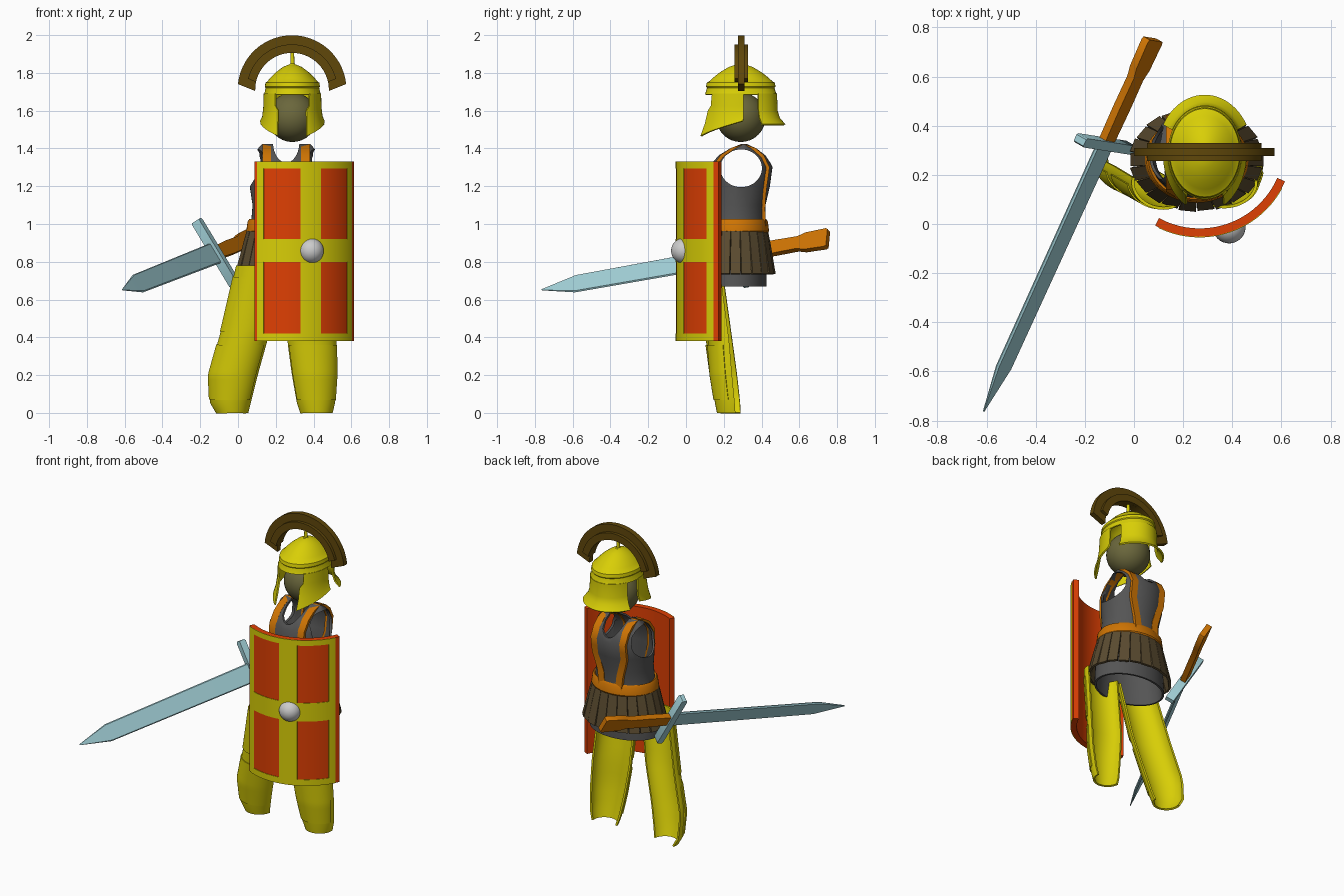
import bpy, bmesh, math
from mathutils import Vector

if "Cube" in bpy.data.objects:
    bpy.data.objects.remove(bpy.data.objects["Cube"])

def mat(name, r, g, b):
    m = bpy.data.materials.new(name)
    m.diffuse_color = (r, g, b, 1)
    m.use_nodes = True
    m.node_tree.nodes["Principled BSDF"].inputs["Base Color"].default_value = m.diffuse_color
    return m

YELLOW = mat("brass yellow", .69, .62, .002)
RED = mat("shield red", .74, .05, .001)
ORANGE = mat("leather orange", .62, .175, .001)
CREST = mat("crest brown", .115, .063, .003)
SKIRT = mat("skirt brown", .105, .072, .03)
GREY = mat("cloth grey", .09, .09, .09)
HEAD = mat("olive grey", .145, .135, .045)
STEEL = mat("blue steel", .36, .63, .68)
SILVER = mat("silver", .6, .6, .6)

def make(name, verts, faces, material, thick=0, cutters=(), angle=35):
    me = bpy.data.meshes.new(name)
    me.from_pydata([tuple(v) for v in verts], [], faces)
    ob = bpy.data.objects.new(name, me)
    bpy.context.collection.objects.link(ob)
    bm = bmesh.new()
    bm.from_mesh(me)
    bmesh.ops.remove_doubles(bm, verts=bm.verts, dist=1e-5)
    bmesh.ops.recalc_face_normals(bm, faces=bm.faces)
    bm.to_mesh(me)
    bm.free()
    if thick:
        s = ob.modifiers.new("thickness", 'SOLIDIFY')
        s.thickness, s.offset = thick, 0
    for c in cutters:
        b = ob.modifiers.new("cut", 'BOOLEAN')
        b.operation, b.object, b.solver = 'DIFFERENCE', c, 'EXACT'
    if ob.modifiers:
        dg = bpy.context.evaluated_depsgraph_get()
        baked = bpy.data.meshes.new_from_object(ob.evaluated_get(dg))
        ob.modifiers.clear()
        ob.data = baked
    ob.data.materials.clear()
    ob.data.materials.append(material)
    ob.data.shade_smooth()
    ob.data.set_sharp_from_angle(angle=math.radians(angle))
    return ob

def shell(name, rows, material, thick=0, n=32, yaw=0, cutters=()):
    """Skin through elliptic arcs: (cx, cy, rx, ry, z at start, z at end, start, end); 0 deg = front."""
    verts, faces = [], []
    cs, sn = math.cos(math.radians(yaw)), math.sin(math.radians(yaw))
    for cx, cy, rx, ry, za, zb, a0, a1 in rows:
        for i in range(n + 1):
            t = i / n
            a = math.radians(a0 + (a1 - a0) * t)
            u, v = rx * math.sin(a), -ry * math.cos(a)
            verts.append((cx + u * cs - v * sn, cy + u * sn + v * cs, za + (zb - za) * t))
    w = n + 1
    for r in range(len(rows) - 1):
        for i in range(n):
            faces.append((r * w + i, r * w + i + 1, (r + 1) * w + i + 1, (r + 1) * w + i))
    return make(name, verts, faces, material, thick, cutters)

def prism(name, pts, origin, u, v, half, material):
    """Flat outline in the u, v plane given thickness along the normal."""
    n = u.cross(v).normalized() * half
    base = [origin + u * a + v * b for a, b in pts]
    k = len(pts)
    faces = [tuple(range(k)), tuple(range(2 * k - 1, k - 1, -1))]
    faces += [(i, (i + 1) % k, (i + 1) % k + k, i + k) for i in range(k)]
    return make(name, [p - n for p in base] + [p + n for p in base], faces, material)

def at(rows, z):
    """Interpolate rows whose first value is z (rising)."""
    z = min(max(z, rows[0][0]), rows[-1][0])
    for p, q in zip(rows, rows[1:]):
        if z <= q[0]:
            t = (z - p[0]) / (q[0] - p[0])
            return [a + (b - a) * t for a, b in zip(p, q)]

def ball(name, loc, r, material, facing=None):
    """Sphere, or the half of it on the facing side."""
    bm = bmesh.new()
    bmesh.ops.create_uvsphere(bm, u_segments=32, v_segments=16, radius=r)
    if facing:
        bmesh.ops.bisect_plane(bm, geom=bm.verts[:] + bm.edges[:] + bm.faces[:], plane_co=(0, 0, 0),
                               plane_no=facing, clear_inner=True)
    bm.verts.ensure_lookup_table()
    bm.verts.index_update()
    make(name, [v.co + Vector(loc) for v in bm.verts], [[v.index for v in f.verts] for f in bm.faces], material)
    bm.free()

# Head and helmet
HX, HY = .288, .29
ball("head", (HX, HY, 1.565), .131, HEAD)
dome = [(1.842, .001), (1.84, .018), (1.828, .048), (1.80, .085), (1.77, .115), (1.752, .130), (1.746, .139),
        (1.728, .142), (1.722, .138), (1.70, .142), (1.685, .147)]
shell("helmet_dome", [(HX, HY, r, r * 1.27, z, z, 0, 360) for z, r in dome], YELLOW, .008, 48)
shell("helmet_spike", [(HX, HY, r, r, z, z, 0, 360) for z, r in ((1.83, .03), (1.85, .011), (1.91, .009))],
      YELLOW, 0, 12)
cheek = [(.147, .187, 1.69, 1.69, 37, 94), (.149, .192, 1.625, 1.625, 36, 94), (.150, .195, 1.60, 1.61, 29, 94),
         (.155, .213, 1.53, 1.57, 29, 94), (.166, .235, 1.465, 1.545, 27, 93)]
for side, s in (("left", -1), ("right", 1)):
    shell(side + "_cheek_guard", [(HX, HY, a, b, c, d, s * e, s * f) for a, b, c, d, e, f in cheek],
          YELLOW, .01, 16)
neck = [(1.69, .147, .187), (1.60, .150, .19), (1.56, .162, .202), (1.525, .19, .232)]
shell("neck_guard", [(HX, HY, a, b, z, z, 119, 241) for z, a, b in neck], YELLOW, .01, 24)

# Crest: tall thin fan over a wider base band
def arc(r0, r1, a0, b0):
    out = [(r1, b0 + (180 - 2 * b0) * i / 28) for i in range(29)]
    out += [(r0, 180 - a0 - (180 - 2 * a0) * i / 28) for i in range(29)]
    return [(r * math.cos(math.radians(a)), r * math.sin(math.radians(a))) for r, a in out]
X, Z = Vector((1, 0, 0)), Vector((0, 0, 1))
C = Vector((.286, .293, 1.711))
prism("crest", arc(.195, .288, -2, 6), C, X, Z, .017, CREST)
prism("crest_base", arc(.195, .24, 12, 14), C, X, Z, .036, CREST)

# Torso with arm holes and neckline
TX = .255
torso = [(.67, .225, .16, .26), (.82, .215, .16, .26), (1.0, .18, .152, .263), (1.1, .172, .148, .267),
         (1.2, .187, .158, .28), (1.3, .19, .162, .29), (1.36, .17, .125, .297), (1.395, .145, .075, .303),
         (1.418, .125, .015, .307)]
cutters = []
for loc, rot, sc in (((TX, .292, 1.295), (0, math.pi / 2, 0), (.1, .11, 1)),
                     ((TX, .3, 1.435), (math.pi / 2, 0, 0), (.07, .11, 1))):
    bpy.ops.mesh.primitive_cylinder_add(vertices=40, radius=1, depth=1, location=loc, rotation=rot)
    c = bpy.context.object
    c.scale = sc
    c.hide_render = True
    cutters.append(c)
bpy.context.view_layer.update()
shell("torso", [(TX, cy, rx, ry, z, z, 0, 360) for z, rx, ry, cy in torso], GREY, .012, 48, 0, cutters)
for c in cutters:
    bpy.data.objects.remove(c)

# Shoulder straps over front and back
zs = [.99, 1.08, 1.15, 1.2, 1.25, 1.3, 1.36, 1.395]
for side, s in (("left", -1), ("right", 1)):
    path = []
    for face in (1, -1):
        half = []
        for z in zs:
            _, rx, ry, cy = at(torso, z)
            u = .06 + .042 * min(1, max(0, (z - 1.05) / .15))
            half.append((u, cy + face * (ry * math.sqrt(1 - (u / rx) ** 2) + .007), z))
        path += half + [(.102, .307, 1.415)] if face == 1 else half[::-1]
    verts = [(TX + s * (u + d), y, z) for u, y, z in path for d in (-.023, .023)]
    make(side + "_strap", verts, [(2 * i, 2 * i + 1, 2 * i + 3, 2 * i + 2) for i in range(len(path) - 1)],
         ORANGE, .018)

# Belt and skirt of hanging slats
shell("belt", [(TX, .263, .194 + d, .160 + d, z, z, 0, 360)
               for z, d in ((.955, .004), (.965, .01), (1.01, .004), (1.022, -.004))], ORANGE, .014, 48)
N = 22
for i in range(N):
    a, k = 360 * (i + .5) / N, .004 * (i % 2)
    pts = []
    for rx, ry, z, h in ((.193, .158, 1.0, 8), (.222, .178, .9, 8), (.264 + k, .202 + k, .735, 7.6)):
        for d in (-h, h):
            t = math.radians(a + d)
            pts.append((TX + rx * math.sin(t), .262 - ry * math.cos(t), z))
    make("skirt_slat", pts, [(0, 1, 3, 2), (2, 3, 5, 4)], SKIRT, .014, angle=20)

# Greaves: half shells open at the back, with raised plates
legs = {"left": (-13, [(0, -.03, .268, .08, .085), (.05, -.04, .26, .103, .092), (.2, -.025, .238, .126, .1),
                       (.44, .042, .205, .126, .1), (.78, .11, .16, .115, .095)]),
        "right": (6, [(0, .415, .25, .08, .08), (.05, .413, .245, .095, .085), (.2, .405, .228, .114, .092),
                      (.38, .392, .212, .125, .09), (.78, .375, .16, .122, .09)])}
for side, (yaw, rows) in legs.items():
    def leg(name, z0, z1, grow, arc_half, thick):
        out = []
        for i in range(15):
            z = z0 + (z1 - z0) * i / 14
            _, cx, cy, rx, ry = at(rows, z)
            out.append((cx, cy, rx + grow, ry + grow, z, z, -arc_half, arc_half))
        shell(side + name, out, YELLOW, thick, 24, yaw)
    leg("_greave", 0, .78, 0, 92, .012)
    leg("_shin_plate", .07, .36, .007, 72, .009)
    leg("_thigh_plate", .43, .72, .007, 72, .009)

# Shield: curved red board, flush yellow border and cross, half-round boss
def board(name, r, a0, a1, z0, z1, material, thick):
    shell(name, [(.267, .328, r, r, z, z, a0, a1) for z in (z0, z1)], material, thick, 24)
board("shield_board", .363, -28.5, 66, .38, 1.33, RED, .034)
for a0, a1 in ((-26, -20), (9.5, 26.6), (55, 61.5)):
    board("shield_upright_band", .3805, a0, a1, .38, 1.33, YELLOW, .004)
for a0, a1 in ((-20, 9.5), (26.6, 55)):
    for z0, z1 in ((.38, .42), (.80, .92), (1.295, 1.33)):
        board("shield_cross_band", .3805, a0, a1, z0, z1, YELLOW, .004)
ball("shield_boss", (.387, -.012, .858), .067, SILVER, (.333, -.943, 0))

# Sword: d runs from guard to tip, g runs along the guard
O = Vector((-.117, .325, .847))
d = (Vector((-.612, -.763, .652)) - O).normalized()
g = Vector((.2, -.04, -.34))
g = (g - d * g.dot(d)).normalized()
n = d.cross(g)
L = (Vector((-.612, -.763, .652)) - O).length
# Blade: thin flat section with narrow bevelled edges, tapering to a point
verts, faces = [], []
for s, w, t in ((0, .06, .008), (L - .2, .054, .008), (L, .003, .002)):
    for a, b in ((-1, 0), (-.9, 1), (.9, 1), (1, 0), (.9, -1), (-.9, -1)):
        verts.append(O + d * s + g * (a * w) + n * (b * t))
for r in (0, 6):
    faces += [(r + i, r + (i + 1) % 6, r + (i + 1) % 6 + 6, r + i + 6) for i in range(6)]
faces += [tuple(range(6)), tuple(range(12, 18))]
make("sword_blade", verts, faces, STEEL, angle=15)
prism("sword_guard", [(-.02, -.19), (-.014, -.2), (.014, -.2), (.02, -.19),
                      (.02, .19), (.014, .2), (-.014, .2), (-.02, .19)], O, d, g, .026, STEEL)
prism("sword_grip", [(-.02, -.036), (-.16, -.04), (-.3, -.038), (-.345, -.052), (-.465, -.056), (-.475, -.05),
                     (-.475, .05), (-.465, .056), (-.345, .052), (-.3, .038), (-.16, .04), (-.02, .036)],
      O, d, g, .017, ORANGE)
